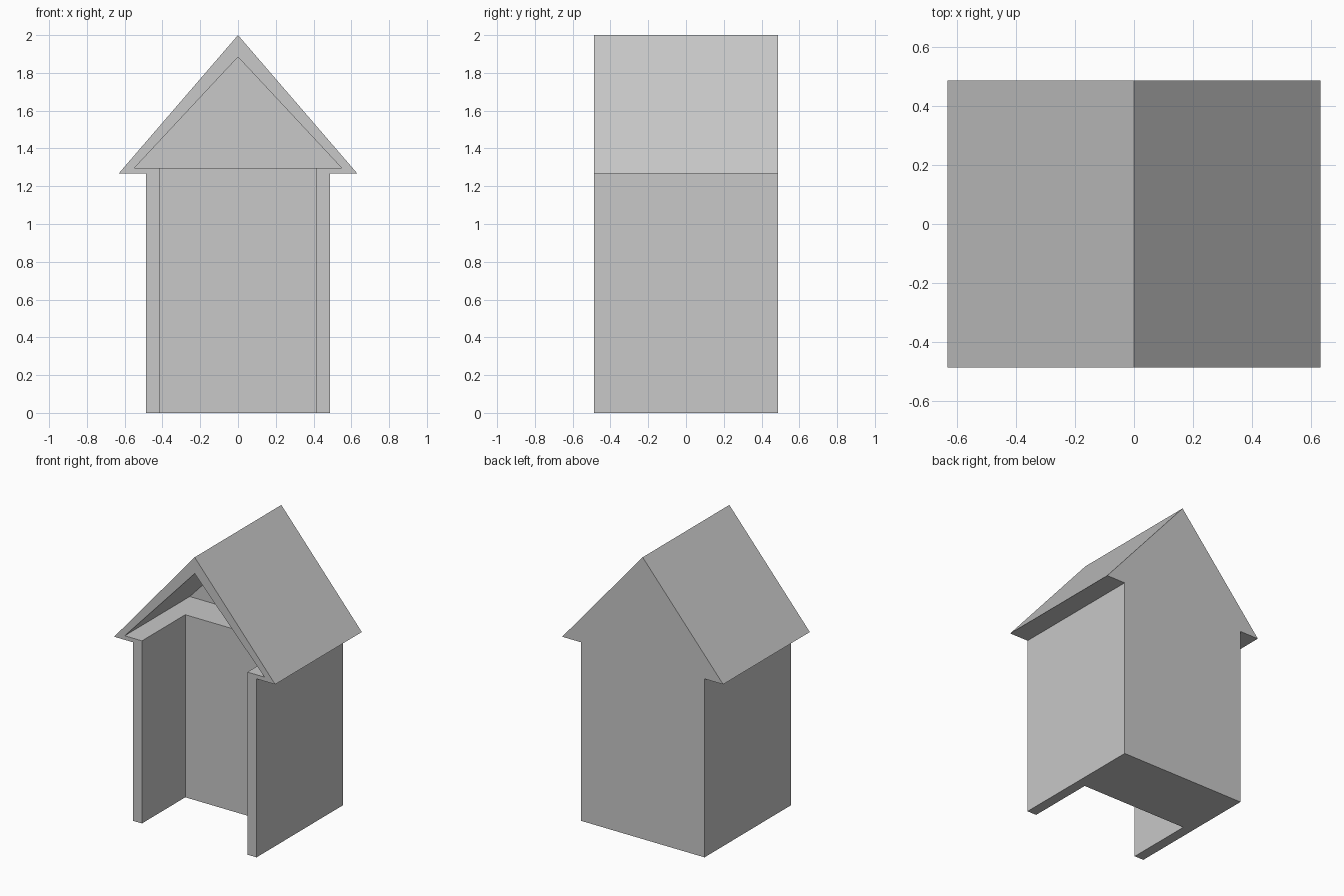
import bpy
import bmesh

cube = bpy.data.objects.get("Cube")
if cube:
    bpy.data.objects.remove(cube, do_unlink=True)

HALF = 0.486        # half width and half depth of the body
EAVE = 0.632        # half width of the roof
EAVE_Z = 1.267
LEDGE_Z = 1.296     # floor of the loft recess

grey = bpy.data.materials.new("plain_grey")
grey.use_nodes = True
colour = (0.58, 0.58, 0.58, 1)
grey.diffuse_color = colour
grey.node_tree.nodes["Principled BSDF"].inputs["Base Color"].default_value = colour


def prism(name, right_half, y0, y1):
    """Mirror a half outline in x-z, then extrude it from y0 to y1."""
    left_half = [(-x, z) for x, z in reversed(right_half) if x > 0]
    bm = bmesh.new()
    face = bm.faces.new([bm.verts.new((x, y0, z)) for x, z in right_half + left_half])
    ext = bmesh.ops.extrude_face_region(bm, geom=[face])
    verts = [v for v in ext["geom"] if isinstance(v, bmesh.types.BMVert)]
    bmesh.ops.translate(bm, verts=verts, vec=(0, y1 - y0, 0))
    bmesh.ops.recalc_face_normals(bm, faces=bm.faces)
    mesh = bpy.data.meshes.new(name)
    bm.to_mesh(mesh)
    bm.free()
    mesh.materials.append(grey)
    obj = bpy.data.objects.new(name, mesh)
    bpy.context.collection.objects.link(obj)
    return obj


# Solid gabled house with overhanging eaves
house = prism("gabled_house",
              [(HALF, 0), (HALF, EAVE_Z), (EAVE, EAVE_Z), (0, 2)], -HALF, HALF)

# Doorway recess reaches halfway back; loft recess reaches three quarters back
front = -HALF - 0.1
cutters = [
    prism("doorway_cutter", [(0.414, -0.1), (0.414, LEDGE_Z + 0.06)], front, 0),
    prism("loft_cutter", [(0.549, LEDGE_Z), (0, 1.884)], front, HALF / 2),
]

bpy.context.view_layer.objects.active = house
for cutter in cutters:
    cutter.hide_render = True
    mod = house.modifiers.new(cutter.name, 'BOOLEAN')
    mod.operation = 'DIFFERENCE'
    mod.solver = 'EXACT'
    mod.object = cutter
    bpy.ops.object.modifier_apply(modifier=mod.name)
    bpy.data.objects.remove(cutter, do_unlink=True)
